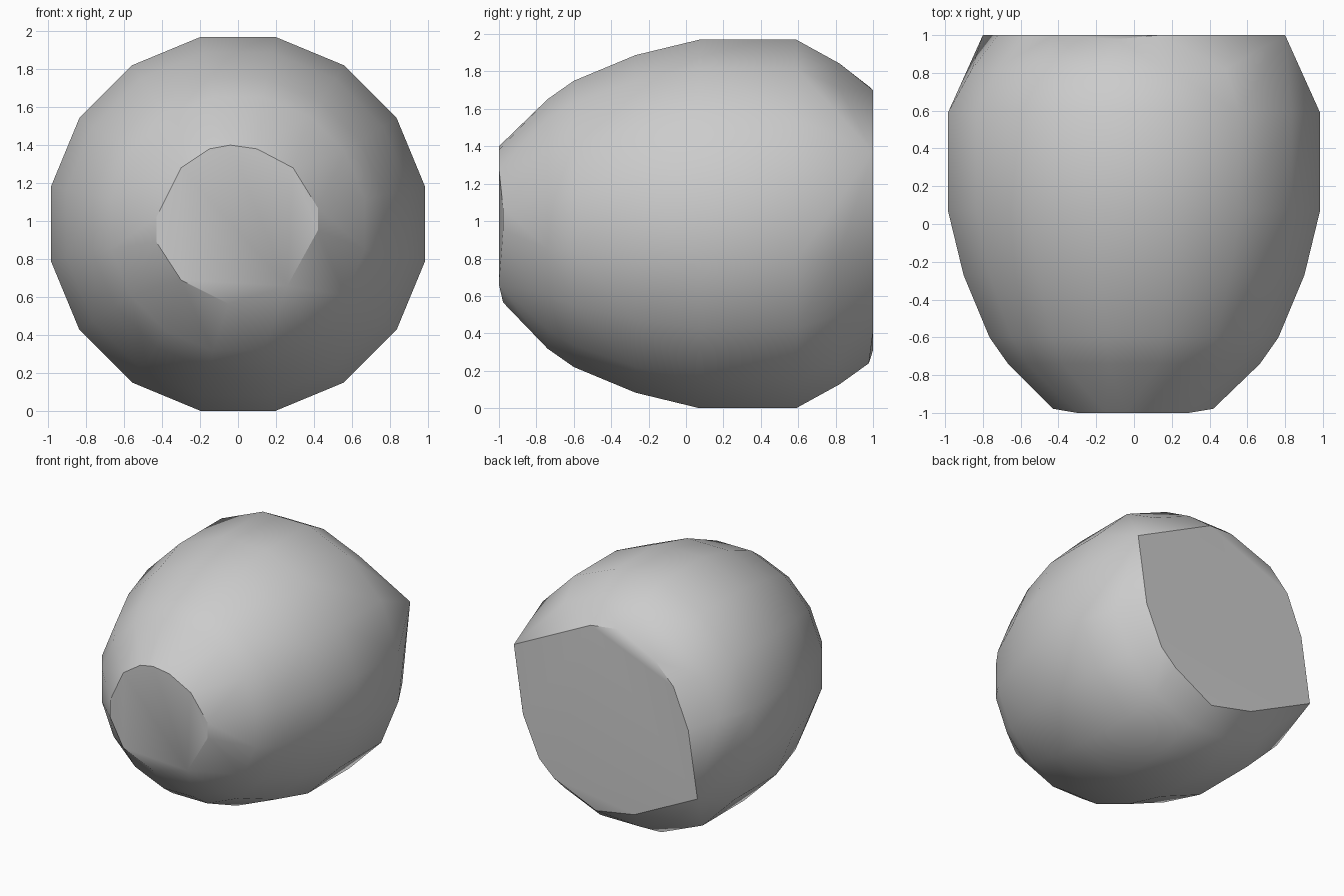
import bpy, bmesh
from math import sin, cos, pi, radians

if "Cube" in bpy.data.objects:
    bpy.data.objects.remove(bpy.data.objects["Cube"], do_unlink=True)

SIDES = 16
MID_Z = 0.985

# Body rings: (y, corner radius)
RINGS = [(-0.74, 0.68), (-0.60, 0.78), (-0.27, 0.92),
         (0.07, 1.004), (0.59, 1.004), (0.82, 0.875)]

# Rims of the two flat ends: (x, z)
FRONT_RIM = [(-0.3, 0.69), (0.26, 0.66), (0.29, 1.28), (0.1, 1.38),
             (-0.04, 1.4), (-0.15, 1.38), (-0.3, 1.28)]
FRONT_BEVEL = [(-0.43, 1.02), (-0.43, 0.89), (-0.05, 0.565), (0.42, 0.95), (0.42, 1.07)]
BACK_RIM = [(0.8, 1.37), (0.13, 1.7), (-0.43, 1.57), (-0.59, 1.41), (-0.72, 1.1),
            (-0.8, 0.58), (-0.25, 0.31), (0.45, 0.41), (0.58, 0.53), (0.72, 0.84)]
BACK_BEVEL = [(0.1, 0.24), (-0.09, 1.72)]


def add_rim(bm, points, y):
    for x, z in points:
        bm.verts.new((x, y, z))


def add_ring(bm, y, radius):
    for i in range(SIDES):
        a = (i + 0.5) * 2 * pi / SIDES
        bm.verts.new((radius * cos(a), y, MID_Z + radius * sin(a)))


# Rounded barrel wrapped around the rings and end rims
bm = bmesh.new()
for y, radius in RINGS:
    add_ring(bm, y, radius)
add_rim(bm, FRONT_RIM, -1)
add_rim(bm, FRONT_BEVEL, -0.978)
add_rim(bm, BACK_RIM, 1)
add_rim(bm, BACK_BEVEL, 0.978)
hull = bmesh.ops.convex_hull(bm, input=bm.verts)
loose = [v for v in bm.verts if not v.link_faces]
bmesh.ops.delete(bm, geom=loose, context='VERTS')
bmesh.ops.dissolve_limit(bm, angle_limit=radians(1), verts=bm.verts, edges=bm.edges)
bmesh.ops.recalc_face_normals(bm, faces=bm.faces)

mesh = bpy.data.meshes.new("rounded_body")
bm.to_mesh(mesh)
bm.free()
body = bpy.data.objects.new("rounded_body", mesh)
bpy.context.collection.objects.link(body)

# Plain grey
grey = bpy.data.materials.new("light_grey")
grey.use_nodes = True
colour = (0.6, 0.6, 0.6, 1)
grey.diffuse_color = colour
grey.node_tree.nodes["Principled BSDF"].inputs["Base Color"].default_value = colour
mesh.materials.append(grey)

# Smooth sides with crisp ends
bpy.ops.object.select_all(action='DESELECT')
body.select_set(True)
bpy.context.view_layer.objects.active = body
bpy.ops.object.shade_smooth_by_angle(angle=radians(32))
